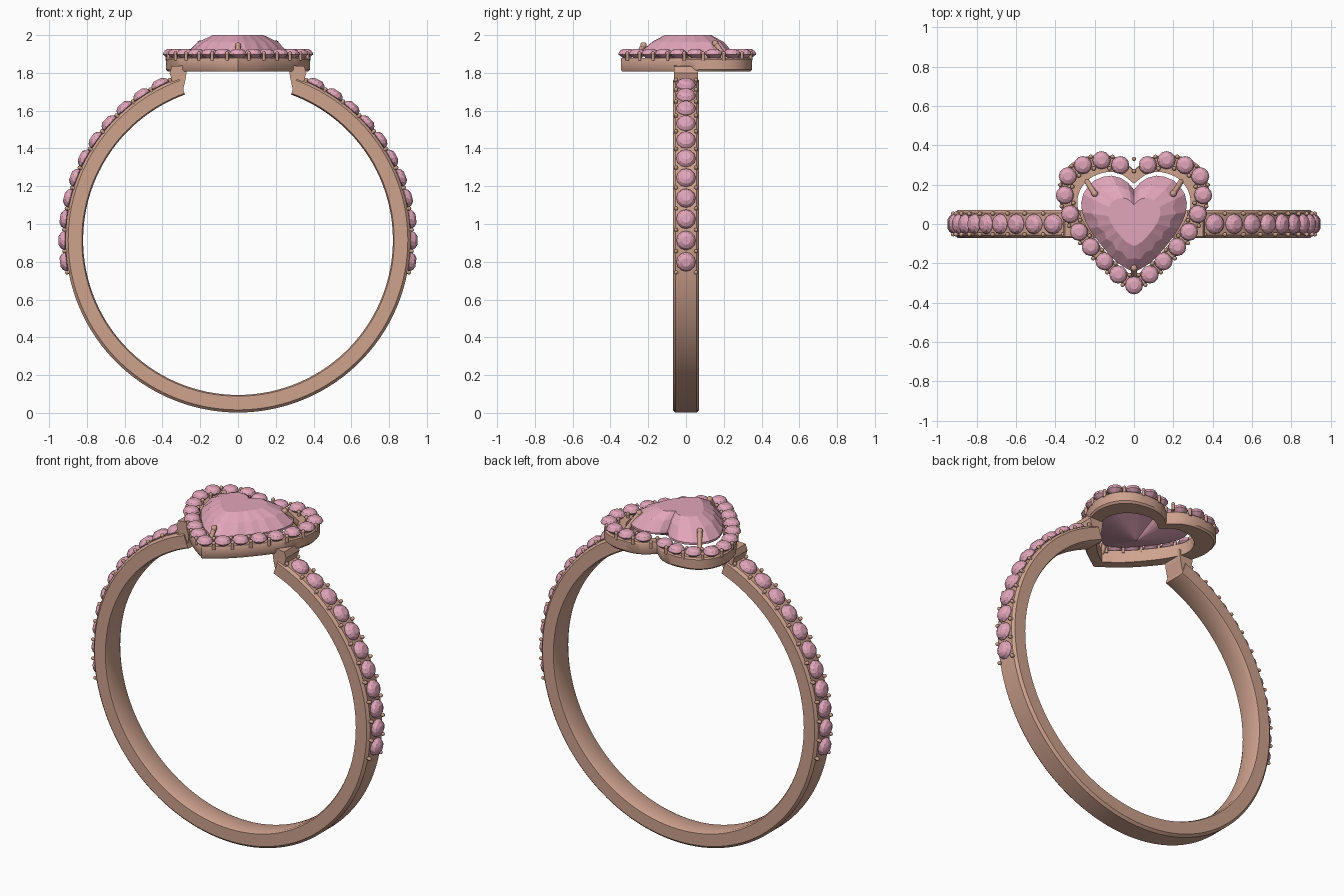
import bpy, bmesh
from math import sin, cos, pi, radians
from mathutils import Vector, Matrix

if "Cube" in bpy.data.objects:
    bpy.data.objects.remove(bpy.data.objects["Cube"])


def material(name, rgb):
    m = bpy.data.materials.new(name)
    m.diffuse_color = (*rgb, 1)
    m.use_nodes = True
    m.node_tree.nodes["Principled BSDF"].inputs["Base Color"].default_value = m.diffuse_color
    return m


GOLD = material("rose_gold", (0.62, 0.36, 0.27))
PINK = material("pink_stone", (0.76, 0.38, 0.49))
CZ, R_OUT, R_IN = 0.915, 0.913, 0.82


def finish(name, bm, mat, smooth=None):
    bmesh.ops.recalc_face_normals(bm, faces=bm.faces)
    me = bpy.data.meshes.new(name)
    bm.to_mesh(me)
    bm.free()
    me.materials.append(mat)
    ob = bpy.data.objects.new(name, me)
    bpy.context.collection.objects.link(ob)
    if smooth:
        bpy.ops.object.select_all(action='DESELECT')
        ob.select_set(True)
        bpy.context.view_layer.objects.active = ob
        bpy.ops.object.shade_smooth_by_angle(angle=radians(smooth))
    return ob


def bridge(bm, rings, cap=True, loop=False):
    """Skin a list of equal-length point rings."""
    vs = [[bm.verts.new(p) for p in r] for r in rings]
    n = len(vs[0])
    for a, b in zip(vs, vs[1:] + ([vs[0]] if loop else [])):
        for i in range(n):
            bm.faces.new((a[i], a[(i + 1) % n], b[(i + 1) % n], b[i]))
    if cap and not loop:
        bm.faces.new(vs[0])
        bm.faces.new(vs[-1])
    return vs


def spline(pts, n):
    """Catmull-Rom through pts, resampled to n equal steps."""
    p = [Vector(q) for q in pts]
    p = [2 * p[0] - p[1]] + p + [2 * p[-1] - p[-2]]
    fine = []
    for a, b, c, d in zip(p, p[1:], p[2:], p[3:]):
        for k in range(20):
            t = k / 20
            fine.append(0.5 * (2 * b + (c - a) * t + (2 * a - 5 * b + 4 * c - d) * t * t
                               + (3 * b - a - 3 * c + d) * t ** 3))
    fine.append(p[-2])
    dist = [0]
    for a, b in zip(fine, fine[1:]):
        dist.append(dist[-1] + (b - a).length)
    out, j = [], 0
    for k in range(n + 1):
        s = dist[-1] * k / n
        while j < len(dist) - 2 and dist[j + 1] < s:
            j += 1
        out.append(fine[j].lerp(fine[j + 1], (s - dist[j]) / (dist[j + 1] - dist[j])))
    return out


def heart(half, n):
    """Closed heart outline from its right half (notch to tip)."""
    h = spline(half, n)
    return h + [Vector((-q.x, q.y)) for q in reversed(h[1:-1])]


def stone(bm, at, up, r):
    """Small round brilliant cut."""
    m = Matrix.Translation(at) @ Vector(up).to_track_quat('Z', 'Y').to_matrix().to_4x4()
    prof = [(0.45, 0.6), (0.82, 0.38), (1, 0.06), (1, -0.06), (0.1, -0.75)]
    bridge(bm, [[m @ Vector((r * a * cos(2 * pi * (i + 0.5 * (k == 1)) / 12),
                             r * a * sin(2 * pi * (i + 0.5 * (k == 1)) / 12), r * h))
                 for i in range(12)] for k, (a, h) in enumerate(prof)])


def bead_pin(bm, a, b, r, head=1.0):
    """Round-headed metal pin from a to b."""
    a, b = Vector(a), Vector(b)
    q = (b - a).to_track_quat('Z', 'Y').to_matrix().to_4x4()
    bridge(bm, [[p + q @ Vector((r * cos(pi * i / 4), r * sin(pi * i / 4), 0))
                 for i in range(8)] for p in (a, b)])
    bmesh.ops.create_uvsphere(bm, u_segments=10, v_segments=6, radius=r * head,
                              matrix=Matrix.Translation(b) @ q)


def polar(a, r, y=0):
    return Vector((r * cos(a), y, CZ + r * sin(a)))


# Open band, swept from the right shoulder round the bottom to the left
W, C = 0.07, 0.014
section = [(R_IN, -W + C), (R_IN + C / 2, -W), (R_OUT - C, -W), (R_OUT, -W + C),
           (R_OUT, W - C), (R_OUT - C, W), (R_IN + C / 2, W), (R_IN, W - C)]
bm = bmesh.new()
bridge(bm, [[polar(radians(70 - 320 * k / 110), r, y) for r, y in section] for k in range(111)])
finish("band", bm, GOLD, 35)

# Wedge shoulders carrying the head
bm = bmesh.new()
wedge = [(0.362, 1.80), (0.35, 1.835), (0.27, 1.84), (0.275, 1.78), (0.295, 1.69), (0.332, 1.70)]
for s in (1, -1):
    bridge(bm, [[(s * x, y, z) for x, z in wedge] for y in (-0.063, 0.063)])
finish("shoulders", bm, GOLD)

# Pave stones and their beads along both sides of the band
bm, bb = bmesh.new(), bmesh.new()
STEP = 7.06
for s in (0, 1):
    for k in range(12):
        a = radians(-7.2 + STEP * k)
        a = pi - a if s else a
        if k < 11:
            stone(bm, polar(a, 0.919), polar(a, 1) - Vector((0, 0, CZ)), 0.051)
        half = radians(STEP / 2) * (1 if s else -1)
        for y in (-0.053, 0.053):
            bead_pin(bb, polar(a + half, 0.90, y), polar(a + half, 0.922, y), 0.009, 1.2)
finish("band_stones", bm, PINK)
finish("band_beads", bb, GOLD, 50)

# Heart-shaped halo wall
outer = heart([(0, .275), (.07, .33), (.16, .35), (.27, .335), (.345, .28), (.38, .19),
               (.375, .1), (.335, 0), (.25, -.12), (.13, -.25), (0, -.345)], 40)
inner = heart([(0, .205), (.06, .25), (.13, .265), (.22, .235), (.275, .17), (.287, .09),
               (.25, 0), (.18, -.10), (.09, -.20), (0, -.27)], 40)


def mix(t, z):
    return [(*p.lerp(q, t), z) for p, q in zip(outer, inner)]


bm = bmesh.new()
bridge(bm, [mix(0.1, 1.807), mix(0, 1.818), mix(0, 1.872), mix(0.08, 1.88),
            mix(1, 1.88), mix(1, 1.807)], loop=True)
finish("halo_wall", bm, GOLD, 35)

# Halo stones, with beads in the gaps on both sides of the row
row = [(.07, .30), (.165, .325), (.26, .30), (.337, .243), (.352, .147), (.325, .05),
       (.28, -.04), (.22, -.117), (.15, -.19), (.08, -.257), (0, -.312)]
full = row + [(-x, y) for x, y in reversed(row[:-1])]
bm, bb = bmesh.new(), bmesh.new()
for x, y in full:
    stone(bm, (x, y, 1.9), (0, 0, 1), 0.046)
for p, q in zip(full, full[1:] + full[:1]):
    p, q = Vector(p), Vector(q)
    d = (q - p).normalized()
    for s in (-0.031, 0.031):
        c = (p + q) / 2 + Vector((d.y, -d.x)) * s
        bead_pin(bb, (*c, 1.865), (*c, 1.903), 0.009, 1.2)
finish("halo_stones", bm, PINK)
finish("halo_beads", bb, GOLD, 50)

# Faceted heart centre stone: table, crown, girdle, pavilion
gem = heart([(0, .175), (.05, .225), (.12, .246), (.2, .222), (.255, .16), (.268, .08),
             (.235, -.01), (.165, -.11), (.08, -.2), (0, -.245)], 18)
mid = Vector((0, 0.02))


def gem_ring(scale, z, zig=0.0):
    return [(*(mid + (p - mid) * (scale + zig * (i % 2))), z - 0.06 * zig * (i % 2))
            for i, p in enumerate(gem)]


bm = bmesh.new()
bridge(bm, [gem_ring(0.5, 2.0), gem_ring(0.74, 1.966, 0.07), gem_ring(1, 1.908),
            gem_ring(1, 1.896), gem_ring(0.5, 1.855), gem_ring(0.04, 1.815)])
finish("heart_stone", bm, PINK)

# Three claws gripping the heart
bm = bmesh.new()
for a, b in [((0, -.275, 1.86), (0, -.225, 1.945)),
             ((.245, .225, 1.86), (.2, .155, 1.955)), ((-.245, .225, 1.86), (-.2, .155, 1.955))]:
    bead_pin(bm, a, b, 0.014, 1.25)
finish("claws", bm, GOLD, 50)
